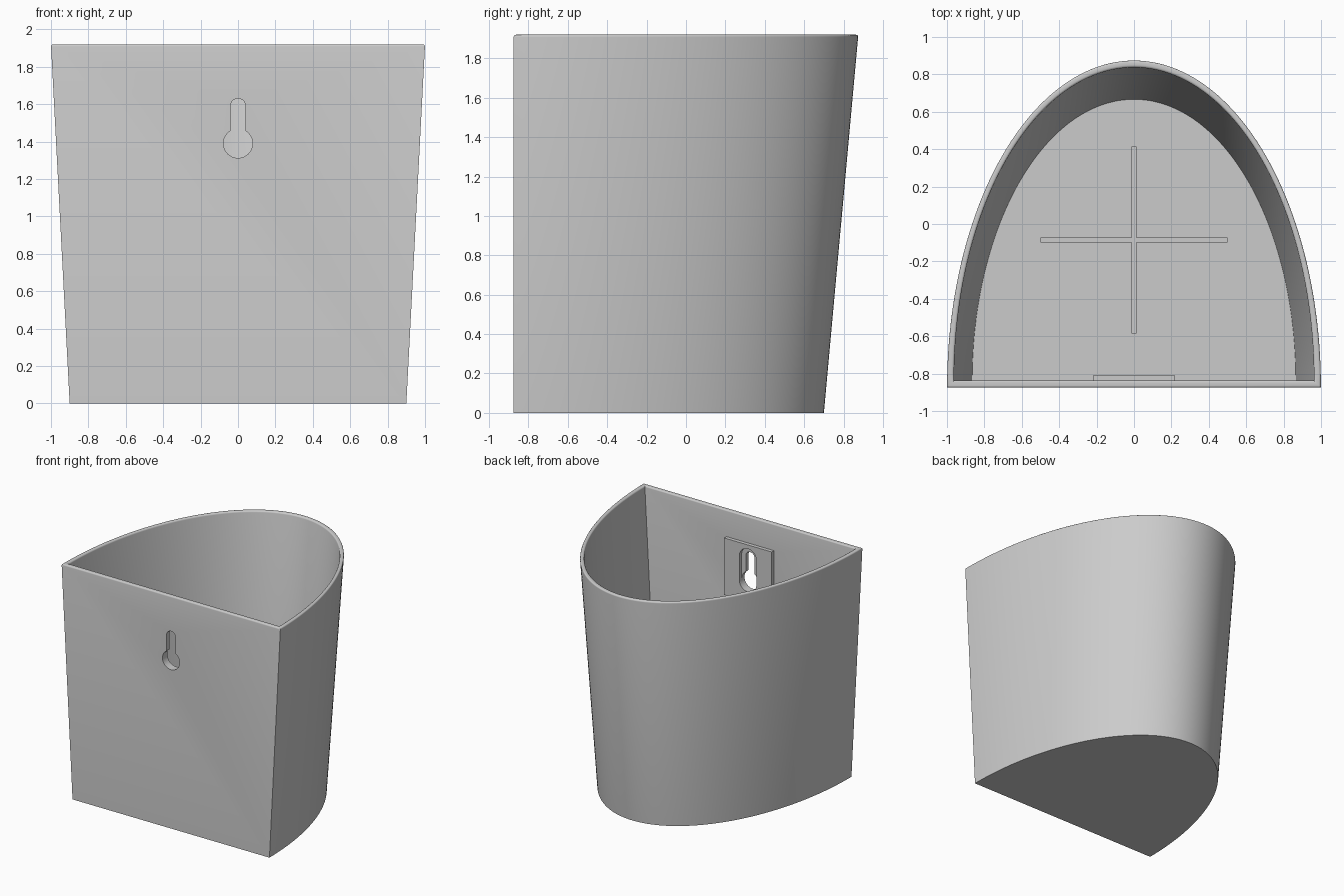
import bpy, bmesh, math

if "Cube" in bpy.data.objects:
    bpy.data.objects.remove(bpy.data.objects["Cube"])

H, FRONT = 1.92, -0.875          # height, plane of the flat wall
WALL, R, FLOOR = 0.037, 0.012, 0.04
SEG = 96

grey = bpy.data.materials.new("grey plastic")
grey.diffuse_color = (0.6, 0.6, 0.6, 1)
grey.use_nodes = True
grey.node_tree.nodes["Principled BSDF"].inputs["Base Color"].default_value = grey.diffuse_color


def finish(name, bm):
    bmesh.ops.recalc_face_normals(bm, faces=bm.faces)
    me = bpy.data.meshes.new(name)
    bm.to_mesh(me)
    bm.free()
    me.materials.append(grey)
    ob = bpy.data.objects.new(name, me)
    bpy.context.collection.objects.link(ob)
    return ob


def smooth(ob, angle=30):
    bpy.ops.object.select_all(action='DESELECT')
    ob.select_set(True)
    bpy.context.view_layer.objects.active = ob
    bpy.ops.object.shade_smooth_by_angle(angle=math.radians(angle))


def prism(name, outline, plane, lo, hi):
    """Extrude a 2D outline along y (plane 'xz') or z (plane 'xy')."""
    bm = bmesh.new()
    place = (lambda a, b, d: (a, d, b)) if plane == 'xz' else (lambda a, b, d: (a, b, d))
    rings = [[bm.verts.new(place(a, b, d)) for a, b in outline] for d in (lo, hi)]
    n = len(outline)
    for r in rings:
        bm.faces.new(r)
    for i in range(n):
        j = (i + 1) % n
        bm.faces.new((rings[0][i], rings[0][j], rings[1][j], rings[1][i]))
    return finish(name, bm)


def arc(r, cz, a0, a1, n=24):
    return [(r * math.cos(a0 + (a1 - a0) * i / n), cz + r * math.sin(a0 + (a1 - a0) * i / n))
            for i in range(n + 1)]


def cut(ob, cutter):
    m = ob.modifiers.new("cut", 'BOOLEAN')
    m.operation, m.solver, m.object = 'DIFFERENCE', 'EXACT', cutter
    bpy.context.view_layer.objects.active = ob
    bpy.ops.object.modifier_apply(modifier=m.name)
    bpy.data.objects.remove(cutter)


# Pot: tapered half-ellipse shell, lofted from outer base over the rounded rim to the inner floor
profile = [(0, 0)]
profile += [(R - R * math.cos(t), H - R + R * math.sin(t)) for t in (math.pi / 8 * k for k in range(5))]
profile += [(WALL - R + R * math.sin(t), H - R + R * math.cos(t)) for t in (math.pi / 8 * k for k in range(5))]
profile += [(WALL, FLOOR)]

bm = bmesh.new()
rings = []
for inset, z in profile:
    t = z / H
    half_width = 0.9 + 0.1 * t - inset
    y0 = FRONT + inset
    depth = 1.575 + 0.175 * t - 2 * inset
    rings.append([bm.verts.new((half_width * math.cos(math.pi * i / SEG),
                                y0 + depth * math.sin(math.pi * i / SEG), z))
                  for i in range(SEG + 1)])
for lower, upper in zip(rings, rings[1:]):
    for i in range(SEG + 1):
        j = (i + 1) % (SEG + 1)
        bm.faces.new((lower[i], lower[j], upper[j], upper[i]))
bm.faces.new(rings[0])
bm.faces.new(rings[-1])
pot = finish("pot", bm)

# Keyhole through the flat wall: round hole with a narrow slot above
a = math.acos(0.04 / 0.078)
keyhole = arc(0.04, 1.59, 0, math.pi) + arc(0.078, 1.39, math.pi - a, 2 * math.pi + a, 40)
cut(pot, prism("keyhole_cutter", keyhole, 'xz', FRONT - 0.1, FRONT + 0.1))
smooth(pot)

# Hanger pad behind the keyhole, with a wider pocket for the screw head
inner = FRONT + WALL
pad = prism("hanger_pad", [(-0.217, 1.23), (0.217, 1.23), (0.217, 1.70), (-0.217, 1.70)],
            'xz', inner, inner + 0.03)
pocket = arc(0.078, 1.59, 0, math.pi) + arc(0.078, 1.39, math.pi, 2 * math.pi)
cut(pad, prism("pocket_cutter", pocket, 'xz', inner - 0.05, inner + 0.1))
smooth(pad)

# Cross rib on the floor
L, w, cy = 0.5, 0.014, -0.085
cross = [(w, w), (w, L), (-w, L), (-w, w), (-L, w), (-L, -w),
         (-w, -w), (-w, -L), (w, -L), (w, -w), (L, -w), (L, w)]
prism("floor_cross", [(x, y + cy) for x, y in cross], 'xy', FLOOR - 0.01, FLOOR + 0.025)
